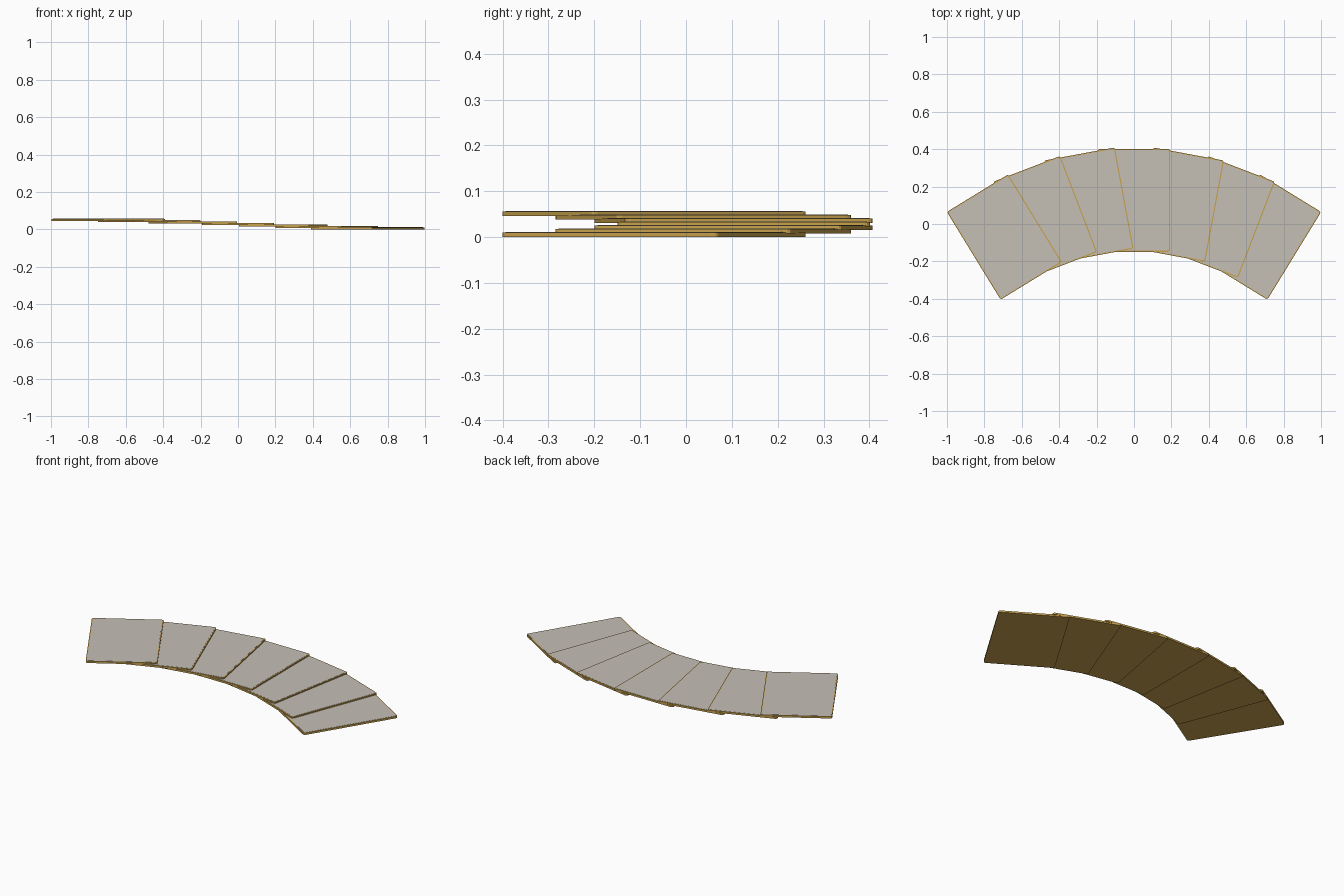
import bpy, bmesh, math
from mathutils import Matrix

if "Cube" in bpy.data.objects:
    bpy.data.objects.remove(bpy.data.objects["Cube"])

COUNT = 7
STEP = math.radians(10.5)      # fan angle between neighbouring cards
PIVOT_Y, RADIUS = -1.2, 1.326  # fan pivot and distance to card centres
HALF_W, HALF_H = 0.1925, 0.275
BODY_T, FACE_T = 0.0105, 0.001
RISE = 0.0076                  # height step between cards
INSET = 0.006


def material(name, rgb):
    m = bpy.data.materials.new(name)
    m.diffuse_color = (*rgb, 1)
    m.use_nodes = True
    m.node_tree.nodes["Principled BSDF"].inputs["Base Color"].default_value = m.diffuse_color
    return m


gold = material("gold", (0.58, 0.36, 0.075))
grey = material("warm grey", (0.56, 0.53, 0.47))


def rounded_slab(name, hw, hh, r, z0, z1, mat, matrix):
    """Upright rectangle with small rounded corners, extruded from z0 to z1."""
    bm = bmesh.new()
    verts = []
    for i, (sx, sy) in enumerate([(1, 1), (-1, 1), (-1, -1), (1, -1)]):
        for k in range(4):
            a = math.radians(90 * i + 30 * k)
            verts.append(bm.verts.new((sx * (hw - r) + r * math.cos(a),
                                       sy * (hh - r) + r * math.sin(a), z0)))
    base = bm.faces.new(verts)
    top = bmesh.ops.extrude_face_region(bm, geom=[base], use_keep_orig=True)
    for v in top["geom"]:
        if isinstance(v, bmesh.types.BMVert):
            v.co.z = z1
    bmesh.ops.recalc_face_normals(bm, faces=bm.faces[:])
    mesh = bpy.data.meshes.new(name)
    bm.to_mesh(mesh)
    bm.free()
    mesh.materials.append(mat)
    ob = bpy.data.objects.new(name, mesh)
    ob.matrix_world = matrix
    bpy.context.collection.objects.link(ob)


# Fan of cards, leftmost on top
for i in range(COUNT):
    angle = (i - (COUNT - 1) / 2) * STEP
    z = i * RISE
    place = (Matrix.Translation((0, PIVOT_Y, z)) @ Matrix.Rotation(angle, 4, 'Z')
             @ Matrix.Translation((0, RADIUS, 0)))
    # gold edge and back
    rounded_slab(f"card_body_{i + 1}", HALF_W, HALF_H, 0.012,
                 0, BODY_T, gold, place)
    # thin front panel
    rounded_slab(f"card_face_{i + 1}", HALF_W - INSET, HALF_H - INSET, 0.008,
                 BODY_T - 0.001, BODY_T + FACE_T, grey, place)
